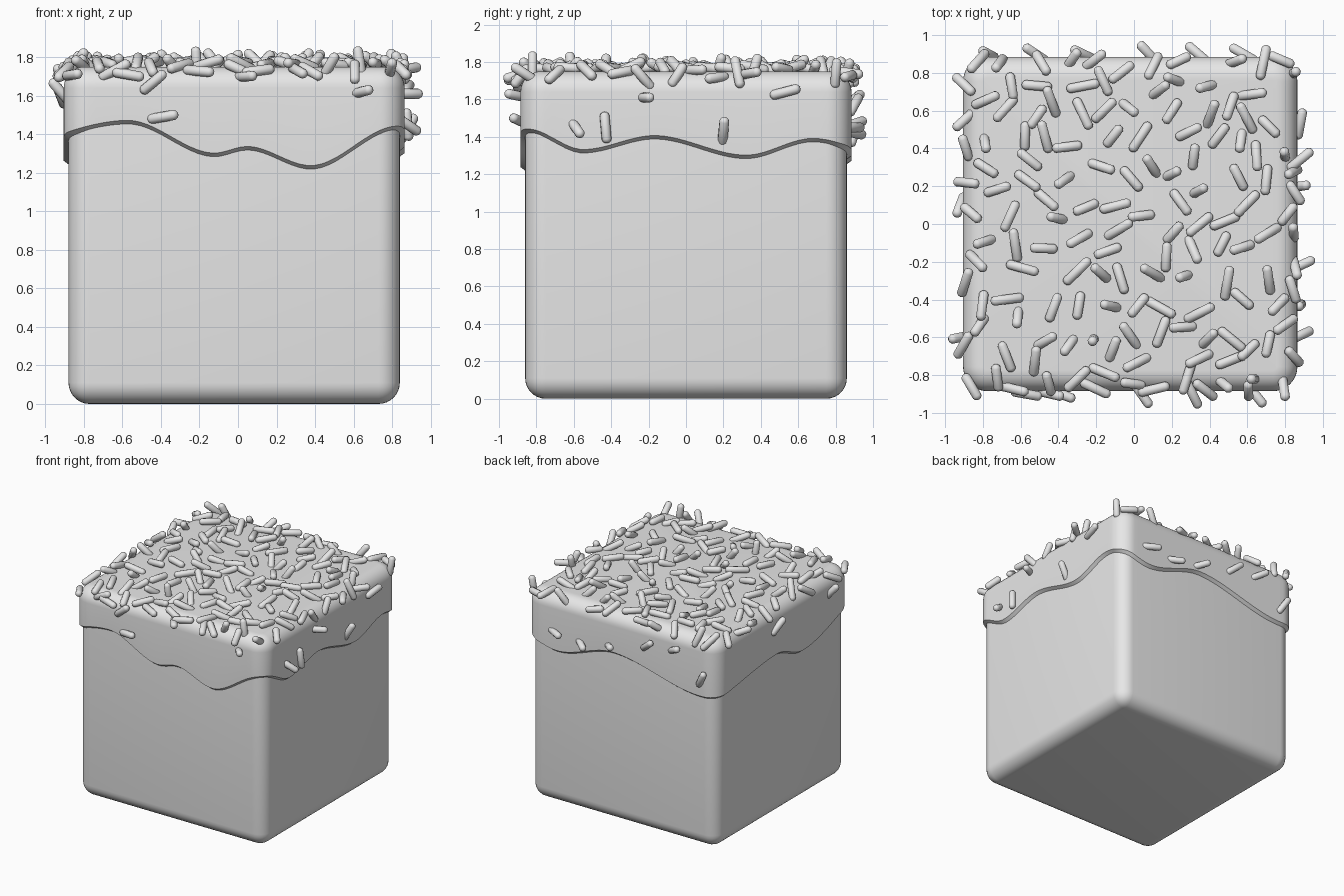
import bpy, bmesh, math, random
from mathutils import Vector, Matrix

random.seed(7)
if "Cube" in bpy.data.objects:
    bpy.data.objects.remove(bpy.data.objects["Cube"], do_unlink=True)

grey = bpy.data.materials.new("light_grey")
grey.use_nodes = True
grey.diffuse_color = (0.8, 0.8, 0.8, 1)
grey.node_tree.nodes["Principled BSDF"].inputs["Base Color"].default_value = (0.8, 0.8, 0.8, 1)

CENTRE_X = -0.02
UP = Vector((0, 0, 1))
HALF, TOP, CORNER, FILLET = 0.885, 1.75, 0.13, 0.11
# Travel direction and outward normal of each side: front, left, back, right
SIDES = [(Vector((1, 0, 0)), Vector((0, -1, 0))), (Vector((0, 1, 0)), Vector((1, 0, 0))),
         (Vector((-1, 0, 0)), Vector((0, 1, 0))), (Vector((0, -1, 0)), Vector((-1, 0, 0)))]


def finish(name, bm, angle=40):
    bmesh.ops.recalc_face_normals(bm, faces=bm.faces)
    mesh = bpy.data.meshes.new(name)
    bm.to_mesh(mesh)
    bm.free()
    mesh.materials.append(grey)
    obj = bpy.data.objects.new(name, mesh)
    obj.location.x = CENTRE_X
    bpy.context.collection.objects.link(obj)
    bpy.ops.object.select_all(action="DESELECT")
    obj.select_set(True)
    bpy.context.view_layer.objects.active = obj
    bpy.ops.object.shade_smooth_by_angle(angle=math.radians(angle))
    return obj


# Cake block with rounded edges
bm = bmesh.new()
bmesh.ops.create_cube(bm, size=1.72)
bmesh.ops.translate(bm, verts=bm.verts, vec=UP * 0.86)
bmesh.ops.bevel(bm, geom=bm.edges[:], offset=0.11, segments=8, profile=0.5, affect="EDGES")
finish("cake_block", bm)

# Crests and troughs of the icing edge: (side index * 2 + position, height)
WAVE = [(-.65, 1.46), (-.12, 1.29), (.08, 1.325), (.47, 1.225), (1, 1.43),
        (1.35, 1.32), (1.8, 1.395), (2.38, 1.29), (2.8, 1.38),
        (3.3, 1.285), (3.9, 1.41), (4.85, 1.26), (5.9, 1.35), (6.3, 1.25)]


def wave_height(u):
    points = WAVE + [(WAVE[0][0] + 8, WAVE[0][1])]
    if u < points[0][0]:
        u += 8
    for (u0, z0), (u1, z1) in zip(points, points[1:]):
        if u0 <= u <= u1:
            t = (u - u0) / (u1 - u0)
            return z0 + (z1 - z0) * t * t * (3 - 2 * t)


# Rounded-square outline as (point, outward normal, edge height)
outline = []
flat = HALF - CORNER
for i, (along, out) in enumerate(SIDES):
    samples = [(along * (flat * (k / 20 - 1)) + out * HALF, out) for k in range(41)]
    for sign in (-1, 1):
        arc = []
        for k in range(1, 6 if sign > 0 else 5):
            a = math.radians(9 * k)
            n = out * math.cos(a) + along * (sign * math.sin(a))
            arc.append(((along * sign + out) * flat + n * CORNER, n))
        samples = samples + arc if sign > 0 else arc[::-1] + samples
    for p, n in samples:
        s = max(-1, min(1, p.dot(along) / 0.847))
        outline.append((p, n, wave_height(2 * i + s)))

# Icing shell: slanted wavy lip, skirt, rounded shoulder, flat top
bm = bmesh.new()
rings = [[bm.verts.new(p - n * 0.035 + UP * (z - 0.014)) for p, n, z in outline],
         [bm.verts.new(p + UP * (z + 0.012)) for p, n, z in outline]]
for k in range(9):
    a = math.radians(90 * k / 8)
    rings.append([bm.verts.new(p - n * FILLET * (1 - math.cos(a))
                               + UP * (TOP - FILLET * (1 - math.sin(a))))
                  for p, n, z in outline])
count = len(outline)
for lower, upper in zip(rings, rings[1:]):
    for k in range(count):
        j = (k + 1) % count
        bm.faces.new((lower[k], lower[j], upper[j], upper[k]))
bm.faces.new(rings[-1])
finish("icing", bm)

# Sprinkles, all capsules in one mesh
bm = bmesh.new()


def sprinkle(centre, direction, length=0.17, radius=0.027):
    turn = direction.to_track_quat("Z", "Y").to_matrix().to_4x4()
    verts = bmesh.ops.create_uvsphere(bm, u_segments=10, v_segments=7, radius=radius)["verts"]
    for v in verts:
        v.co.z += math.copysign(length / 2 - radius, v.co.z)
    bmesh.ops.transform(bm, matrix=Matrix.Translation(centre) @ turn, verts=verts)


# Scattered over the top and its rounded rim
placed = []
while len(placed) < 145:
    x, y = random.uniform(-0.92, 0.92), random.uniform(-0.92, 0.92)
    if any(math.hypot(x - a, y - b) < 0.105 for a, b in placed):
        continue
    placed.append((x, y))
    core = Vector((max(-0.785, min(0.785, x)), max(-0.785, min(0.785, y)), TOP - 0.1))
    normal = Vector((x - core.x, y - core.y, 0.1)).normalized()
    heading = random.uniform(0, math.tau)
    tangent = Vector((math.cos(heading), math.sin(heading), 0))
    tangent = (tangent - normal * tangent.dot(normal)).normalized()
    tilt = random.gauss(0, math.radians(30))
    sprinkle(core + normal * random.uniform(0.11, 0.125),
             tangent * math.cos(tilt) + normal * math.sin(tilt), random.uniform(0.14, 0.19))

# Stuck on the sides: (position, height, angle, outward tilt) per side
ON_SIDES = [
    [(-.55, 1.71, -10, 10), (-.42, 1.67, 40, 10), (-.37, 1.49, 10, 20),
     (.06, 1.7, 5, 55), (.33, 1.73, -30, 60), (.66, 1.62, 15, 50)],
    [(-.59, 1.45, -55, 50), (-.43, 1.45, -85, 5), (-.22, 1.61, 0, 65),
     (.2, 1.43, 85, 30), (.53, 1.64, 15, 10), (.34, 1.74, 10, 50)],
    [(-.6, 1.45, 0, 30), (-.36, 1.42, -10, 40), (-.1, 1.47, 20, 45),
     (.25, 1.57, 40, 20), (.5, 1.6, 30, 30), (.75, 1.42, 60, 15)],
    [(-.1, 1.6, 45, 15), (.6, 1.62, 80, 40)],
]
for (along, out), items in zip(SIDES, ON_SIDES):
    for s, z, angle, tilt in items:
        a, t = math.radians(angle), math.radians(tilt)
        lie = along * math.cos(a) + UP * math.sin(a)
        sprinkle(along * s + out * (HALF + 0.015) + UP * z,
                 lie * math.cos(t) + out * math.sin(t))
finish("sprinkles", bm, 60)
